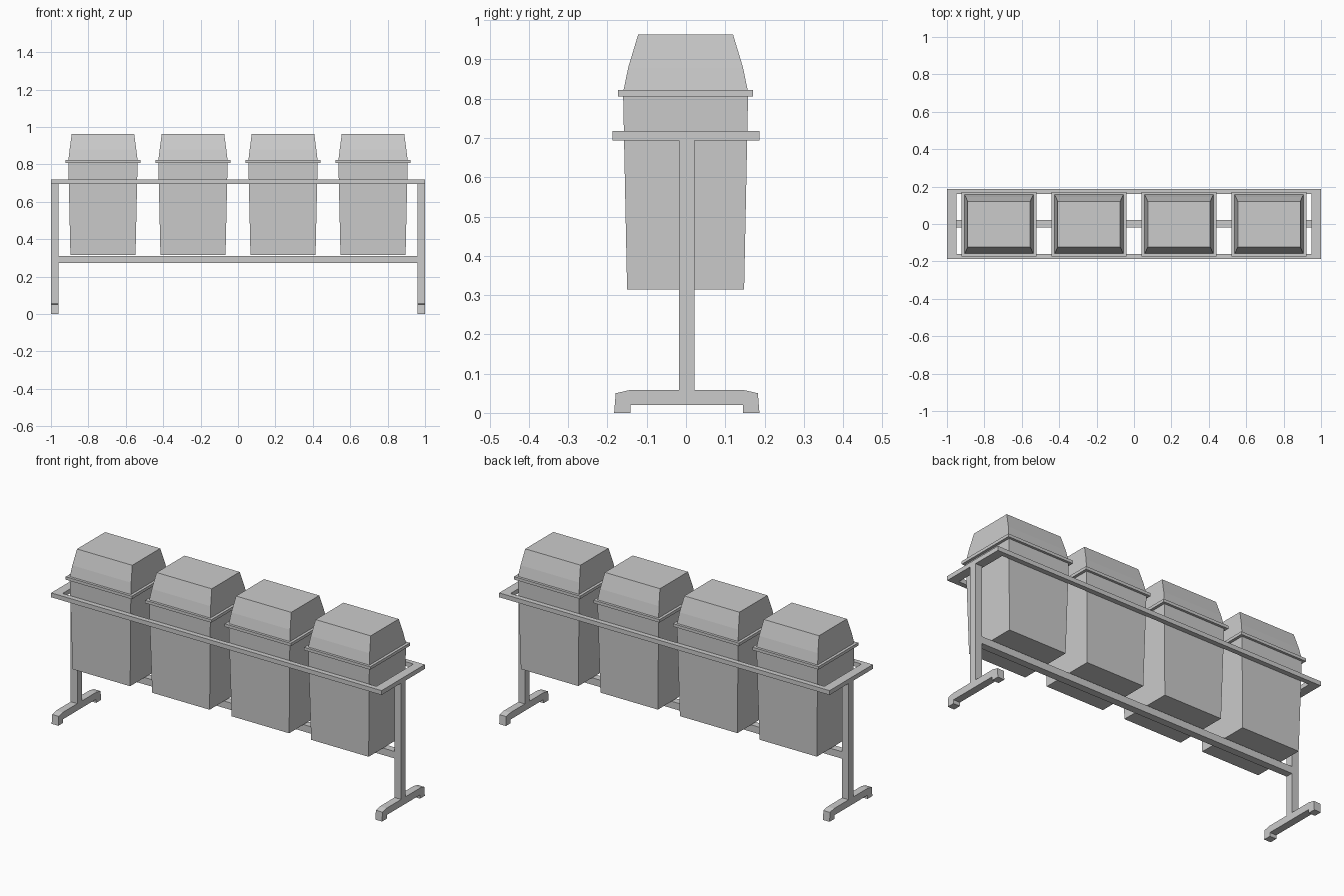
import bpy, bmesh

if "Cube" in bpy.data.objects:
    bpy.data.objects.remove(bpy.data.objects["Cube"])


def finish(name, bm):
    bmesh.ops.recalc_face_normals(bm, faces=bm.faces)
    me = bpy.data.meshes.new(name)
    bm.to_mesh(me)
    bm.free()
    ob = bpy.data.objects.new(name, me)
    bpy.context.collection.objects.link(ob)
    return ob


def box(name, x0, x1, y0, y1, z0, z1):
    return loft(name, (x0 + x1) / 2, (y0 + y1) / 2,
                [((x1 - x0) / 2, (y1 - y0) / 2, z0), ((x1 - x0) / 2, (y1 - y0) / 2, z1)])


def loft(name, cx, cy, sections):
    """Stack of rectangles (half width, half depth, z) joined into a closed shell."""
    bm = bmesh.new()
    rings = [[bm.verts.new((cx + sx * hx, cy + sy * hy, z))
              for sx, sy in ((-1, -1), (1, -1), (1, 1), (-1, 1))] for hx, hy, z in sections]
    for a, b in zip(rings, rings[1:]):
        for i in range(4):
            j = (i + 1) % 4
            bm.faces.new((a[i], a[j], b[j], b[i]))
    bm.faces.new(rings[0])
    bm.faces.new(rings[-1])
    return finish(name, bm)


def frame(name, cx, cy, outer, inner, z0, z1):
    """Rectangular ring with a square section."""
    bm = bmesh.new()
    loops = [[bm.verts.new((cx + sx * h[0], cy + sy * h[1], z))
              for sx, sy in ((-1, -1), (1, -1), (1, 1), (-1, 1))]
             for h, z in ((outer, z0), (outer, z1), (inner, z1), (inner, z0))]
    for k in range(4):
        a, b = loops[k], loops[(k + 1) % 4]
        for i in range(4):
            j = (i + 1) % 4
            bm.faces.new((a[i], a[j], b[j], b[i]))
    return finish(name, bm)


def foot(name, x0, x1, cy):
    """Side profile of the foot extruded along x."""
    half = [(0.143, 0.02), (0.143, 0), (0.185, 0), (0.181, 0.05), (0.146, 0.058)]
    prof = half + [(-y, z) for y, z in reversed(half)]
    bm = bmesh.new()
    face = bm.faces.new([bm.verts.new((x0, cy + y, z)) for y, z in prof])
    ext = bmesh.ops.extrude_face_region(bm, geom=[face])
    verts = [v for v in ext["geom"] if isinstance(v, bmesh.types.BMVert)]
    bmesh.ops.translate(bm, verts=verts, vec=(x1 - x0, 0, 0))
    return finish(name, bm)


# Stand: top frame, two posts with feet, lower crossbar
CY = 0.002
frame("top_frame", 0, 0, (1.0, 0.187), (0.95, 0.16), 0.694, 0.718)
for side, x0, x1 in (("left", -1.0, -0.96), ("right", 0.96, 1.0)):
    box(side + "_post", x0, x1, CY - 0.02, CY + 0.02, 0.058, 0.694)
    foot(side + "_foot", x0, x1, CY)
box("lower_crossbar", -0.96, 0.96, CY - 0.02, CY + 0.02, 0.272, 0.31)

# Four bins: tapered body, rim band, domed lid
for i in range(4):
    x = -0.722 + i * 0.4813
    n = str(i + 1)
    loft("bin_body_" + n, x, -0.001, [(0.174, 0.149, 0.314), (0.185, 0.159, 0.806)])
    loft("bin_rim_" + n, x, -0.001, [(0.2, 0.172, 0.806), (0.2, 0.172, 0.822)])
    loft("bin_lid_" + n, x, -0.001, [(0.185, 0.158, 0.822), (0.178, 0.146, 0.88),
                                     (0.167, 0.121, 0.963)])
